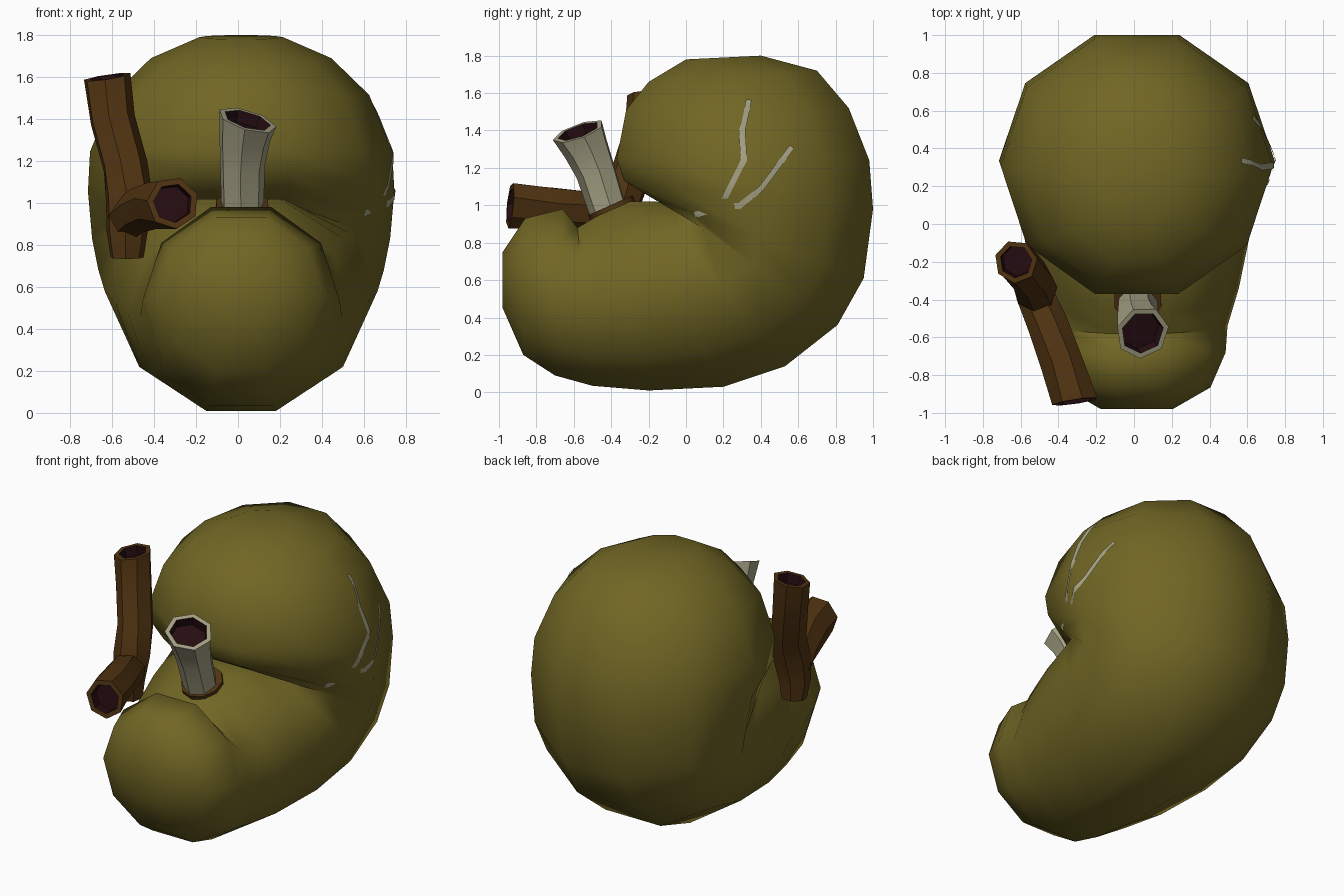
import bpy, bmesh, math
from mathutils import Vector
from mathutils.bvhtree import BVHTree

if "Cube" in bpy.data.objects:
    bpy.data.objects.remove(bpy.data.objects["Cube"])


def material(name, rgb):
    m = bpy.data.materials.new(name)
    m.use_nodes = True
    m.diffuse_color = (*rgb, 1)
    m.node_tree.nodes["Principled BSDF"].inputs["Base Color"].default_value = (*rgb, 1)
    return m


olive = material("olive", (0.165, 0.133, 0.018))
brown = material("brown", (0.085, 0.035, 0.006))
cream = material("cream", (0.38, 0.36, 0.235))
maroon = material("dark maroon", (0.02, 0.004, 0.006))


def finish(name, bm, mats, angle=50):
    bmesh.ops.recalc_face_normals(bm, faces=bm.faces)
    mesh = bpy.data.meshes.new(name)
    bm.to_mesh(mesh)
    bm.free()
    ob = bpy.data.objects.new(name, mesh)
    bpy.context.collection.objects.link(ob)
    for m in mats:
        mesh.materials.append(m)
    bpy.ops.object.select_all(action='DESELECT')
    ob.select_set(True)
    bpy.context.view_layer.objects.active = ob
    bpy.ops.object.shade_smooth_by_angle(angle=math.radians(angle))
    return ob


def bridge(bm, a, b, mat=0):
    n = len(a)
    for i in range(n):
        f = bm.faces.new((a[i], a[(i + 1) % n], b[(i + 1) % n], b[i]))
        f.material_index = mat


# Bean-shaped body: ten-sided rings fanned between outer and inner curve
# each row: outer y, outer z, inner y, inner z, half width
ribs = [(-.98, .45, -.98, .75, .19), (-.87, .2, -.86, .93, .39),
        (-.7, .09, -.66, .98, .47), (-.5, .035, -.58, .88, .48),
        (-.2, .01, -.48, .94, .54), (.2, .03, -.3, 1.02, .6),
        (.53, .14, -.16, 1.02, .65), (.81, .36, -.08, 1.0, .68),
        (.95, .61, -.2, 1.05, .71), (1, .98, -.33, 1.13, .73),
        (.98, 1.24, -.37, 1.25, .72), (.87, 1.52, -.32, 1.51, .61),
        (.7, 1.72, -.2, 1.66, .43), (.4, 1.8, 0, 1.78, .2)]
SIDES = 10
bm = bmesh.new()
rings = []
for oy, oz, iy, iz, w in ribs:
    outer, inner = Vector((.015, oy, oz)), Vector((.015, iy, iz))
    mid, half = (outer + inner) / 2, (outer - inner) / 2
    ring = []
    for i in range(SIDES):
        a = 2 * math.pi * (i + .5) / SIDES
        # stretch so the flat sides reach the profile
        p = mid + half * (math.cos(a) / math.cos(math.pi / SIDES))
        ring.append(bm.verts.new(p + Vector((w * math.sin(a), 0, 0))))
    rings.append(ring)
for a, b in zip(rings, rings[1:]):
    bridge(bm, a, b)
bm.faces.new(rings[0])
bm.faces.new(rings[-1])
body = finish("body", bm, [olive], 60)
tree = BVHTree.FromPolygons([v.co for v in body.data.vertices],
                            [p.vertices[:] for p in body.data.polygons])


# Bent tubes with a recessed dark opening at the last point
def tube(name, path, radii, mat, rim=.75, open_end=True, tilt=None, sides=7):
    bm = bmesh.new()
    pts = [Vector(p) for p in path]
    rings = []

    def add_ring(c, d, r):
        u = d.cross(Vector((.3, 1, .2))).normalized()
        v = d.cross(u).normalized()
        return [bm.verts.new(c + r * (u * math.cos(t) + v * math.sin(t)))
                for t in (2 * math.pi * i / sides for i in range(sides))]

    for i, (p, r) in enumerate(zip(pts, radii)):
        d = (pts[min(i + 1, len(pts) - 1)] - pts[max(i - 1, 0)]).normalized()
        if tilt and i == len(pts) - 1:
            d = Vector(tilt).normalized()
        rings.append(add_ring(p, d, r))
    for a, b in zip(rings, rings[1:]):
        bridge(bm, a, b)
    bm.faces.new(rings[0])
    if open_end:
        lip = add_ring(p, d, r * rim)
        floor = add_ring(p - d * .06, d, r * rim * .95)
        bridge(bm, rings[-1], lip)
        bridge(bm, lip, floor, 1)
        bm.faces.new(floor).material_index = 1
    else:
        bm.faces.new(rings[-1])
    return finish(name, bm, [mat, maroon])


tube("upright_vessel",
     [(-.53, -.36, .74), (-.53, -.37, .86), (-.52, -.35, 1.02), (-.54, -.29, 1.18),
      (-.6, -.22, 1.4), (-.625, -.2, 1.6)],
     [.08, .1, .115, .11, .11, .115], brown, tilt=(-.15, -.1, 1))
tube("forward_vessel",
     [(-.53, -.36, .92), (-.46, -.52, .97), (-.39, -.72, .99), (-.31, -.94, 1.0)],
     [.1, .11, .115, .125], brown, tilt=(.15, -1, .1))
tube("pale_vessel",
     [(.02, -.38, .88), (.02, -.43, 1.02), (.02, -.48, 1.18), (.03, -.53, 1.3),
      (.045, -.575, 1.395)],
     [.1, .105, .11, .125, .145], cream, rim=.8, tilt=(.3, -.36, 1))

# Brown collar at the foot of the pale vessel
tube("vessel_collar", [(.02, -.36, .9), (.02, -.405, 1.0)], [.13, .13],
     brown, open_end=False, sides=10)


# Pale surface veins laid on the body side
def vein(name, path, width):
    bm = bmesh.new()
    pts = [Vector((0, y, z)) for y, z in path]
    fine = [a.lerp(b, k / 6) for a, b in zip(pts, pts[1:]) for k in range(6)] + [pts[-1]]
    last = None
    for i, p in enumerate(fine):
        d = (fine[min(i + 1, len(fine) - 1)] - fine[max(i - 1, 0)]).normalized()
        side = Vector((0, -d.z, d.y)) * width / 2
        row = []
        for q in (p - side, p, p + side):
            hit, normal, _, _ = tree.ray_cast(Vector((3, q.y, q.z)), Vector((-1, 0, 0)))
            row.append(bm.verts.new(hit + normal * .007))
        if last:
            for k in (0, 1):
                bm.faces.new((last[k], last[k + 1], row[k + 1], row[k]))
        last = row
    ob = finish(name, bm, [cream])
    # keep the plates facing outward
    if sum(p.normal.x for p in ob.data.polygons) < 0:
        ob.data.flip_normals()


vein("vein_stem", [(.05, .95), (.18, .99), (.3, 1.0)], .032)
vein("vein_front_branch", [(.19, 1.0), (.31, 1.24), (.3, 1.4), (.335, 1.56)], .03)
vein("vein_rear_branch", [(.29, 1.0), (.4, 1.09), (.49, 1.21), (.565, 1.31)], .03)
